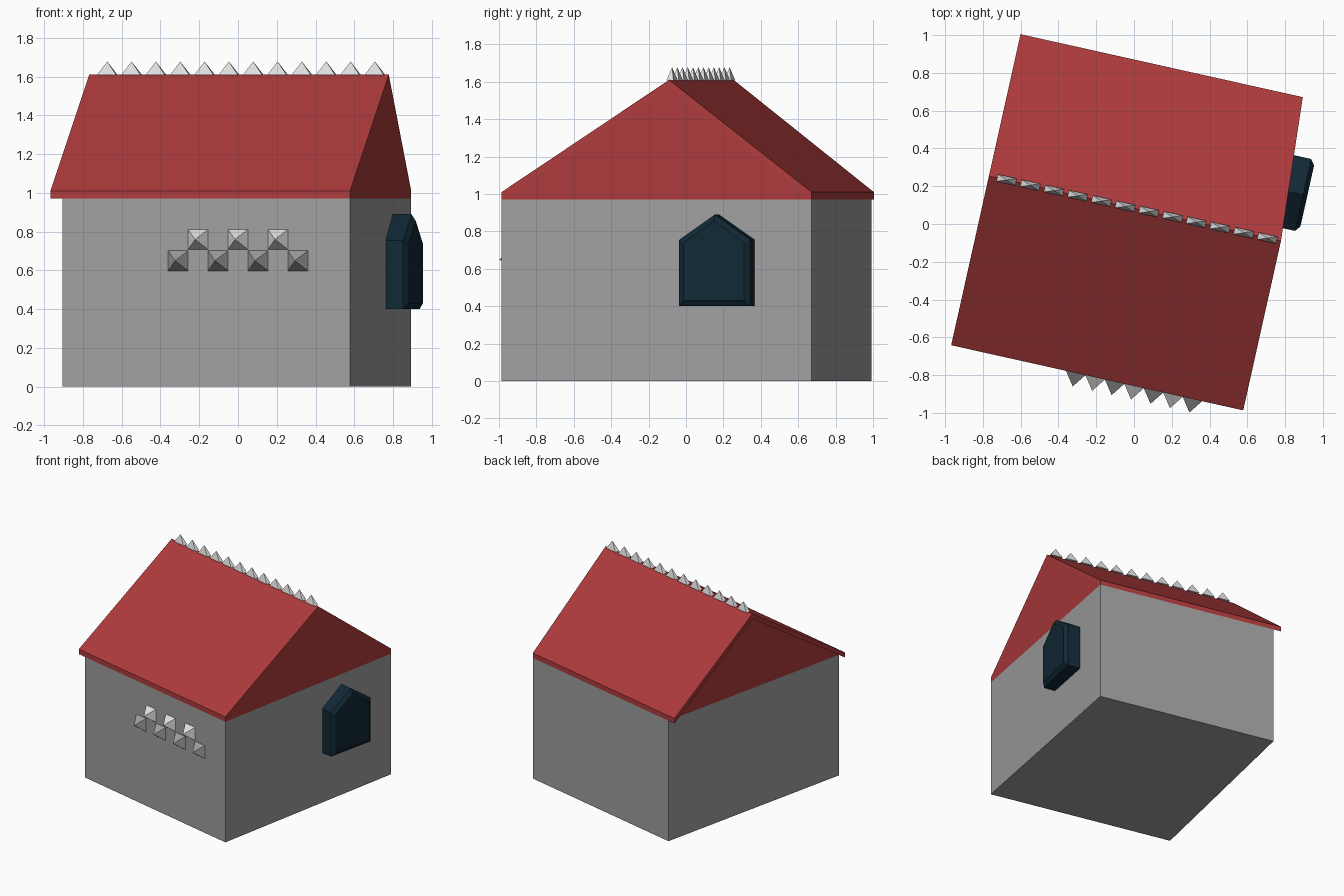
import bpy, bmesh, math
from mathutils import Vector

if "Cube" in bpy.data.objects:
    bpy.data.objects.remove(bpy.data.objects["Cube"])

TURN = math.radians(-12.57)          # whole house is turned on its base


def material(name, rgb):
    m = bpy.data.materials.new(name)
    m.diffuse_color = (*rgb, 1)
    m.use_nodes = True
    m.node_tree.nodes["Principled BSDF"].inputs["Base Color"].default_value = m.diffuse_color
    return m


GREY = material("wall grey", (0.35, 0.35, 0.35))
RED = material("roof red", (0.43, 0.044, 0.046))
BLUE = material("window dark blue", (0.0055, 0.022, 0.036))
LIGHT = material("spike light grey", (0.75, 0.75, 0.75))


def finish(name, bm, mat):
    bmesh.ops.recalc_face_normals(bm, faces=bm.faces)
    me = bpy.data.meshes.new(name)
    bm.to_mesh(me)
    bm.free()
    me.materials.append(mat)
    ob = bpy.data.objects.new(name, me)
    ob.rotation_euler.z = TURN
    bpy.context.collection.objects.link(ob)
    return ob


def loft(name, rings, mat):
    """Closed solid through rings of equal point count."""
    bm = bmesh.new()
    vs = [[bm.verts.new(p) for p in r] for r in rings]
    n = len(vs[0])
    for a, b in zip(vs, vs[1:]):
        for i in range(n):
            j = (i + 1) % n
            bm.faces.new((a[i], a[j], b[j], b[i]))
    bm.faces.new(vs[0])
    bm.faces.new(vs[-1])
    return finish(name, bm, mat)


def spikes(name, centres, side_a, side_b, tip, mat):
    """Row of four-sided pyramids; side_a/side_b are half base vectors."""
    bm = bmesh.new()
    a, b, t = Vector(side_a), Vector(side_b), Vector(tip)
    for c in map(Vector, centres):
        base = [bm.verts.new(c + p) for p in (a + b, b - a, -a - b, a - b)]
        top = bm.verts.new(c + t)
        bm.faces.new(base)
        for i in range(4):
            bm.faces.new((base[i], base[(i + 1) % 4], top))
    return finish(name, bm, mat)


# Main outline (local axes): the back right corner is pulled in
FRONT, RIDGE, BACK = -0.837, 0.081, 0.85
EAVE_LOW, EAVE, TOP = 0.97, 1.01, 1.61
LEFT, WALL_LEFT, RIGHT, RIGHT_BACK = -0.805, -0.74, 0.779, 0.726


def right_u(v):
    return RIGHT_BACK if v == BACK else RIGHT


# Walls
floor = [(WALL_LEFT, FRONT), (RIGHT, FRONT), (RIGHT_BACK, BACK), (WALL_LEFT, BACK)]
loft("walls", [[(x, y, z) for x, y in floor] for z in (0, EAVE_LOW)], GREY)

# Roof slab, overhanging on the left
slab = [(FRONT, EAVE_LOW), (FRONT, EAVE), (RIDGE, TOP), (BACK, EAVE),
        (BACK, EAVE_LOW), (RIDGE, TOP - 0.04)]
loft("roof", [[(LEFT, v, z) for v, z in slab],
              [(right_u(v), v, z) for v, z in slab]], RED)

# Gable filling under the slab
tri = [(FRONT, EAVE_LOW), (RIDGE, TOP - 0.04), (BACK, EAVE_LOW)]
loft("gable", [[(WALL_LEFT, v, z) for v, z in tri],
               [(right_u(v), v, z) for v, z in tri]], RED)

# Pointed window block with a bevelled outer face
outer = [(0.15, 0.40), (0.54, 0.40), (0.54, 0.755), (0.345, 0.89), (0.15, 0.755)]
inner = [(0.18, 0.43), (0.51, 0.43), (0.51, 0.74), (0.345, 0.855), (0.18, 0.74)]
loft("window", [[(u, v, z) for v, z in ring]
                for u, ring in ((0.72, outer), (0.84, outer), (0.863, inner))], BLUE)

# Ridge spikes
spikes("ridge_spikes", [(-0.709 + 0.1286 * i, RIDGE, TOP - 0.002) for i in range(12)],
       (0.051, 0, 0), (0, 0.019, 0), (0, 0, 0.07), LIGHT)

# Two staggered rows of studs on the front wall
for name, n, z, mat in (("lower_studs", 4, 0.65, GREY), ("upper_studs", 3, 0.76, LIGHT)):
    spikes(name, [(0.187 + 0.211 * (i - (n - 1) / 2), FRONT, z) for i in range(n)],
           (0.053, 0, 0), (0, 0, 0.052), (0, -0.073, 0), mat)
